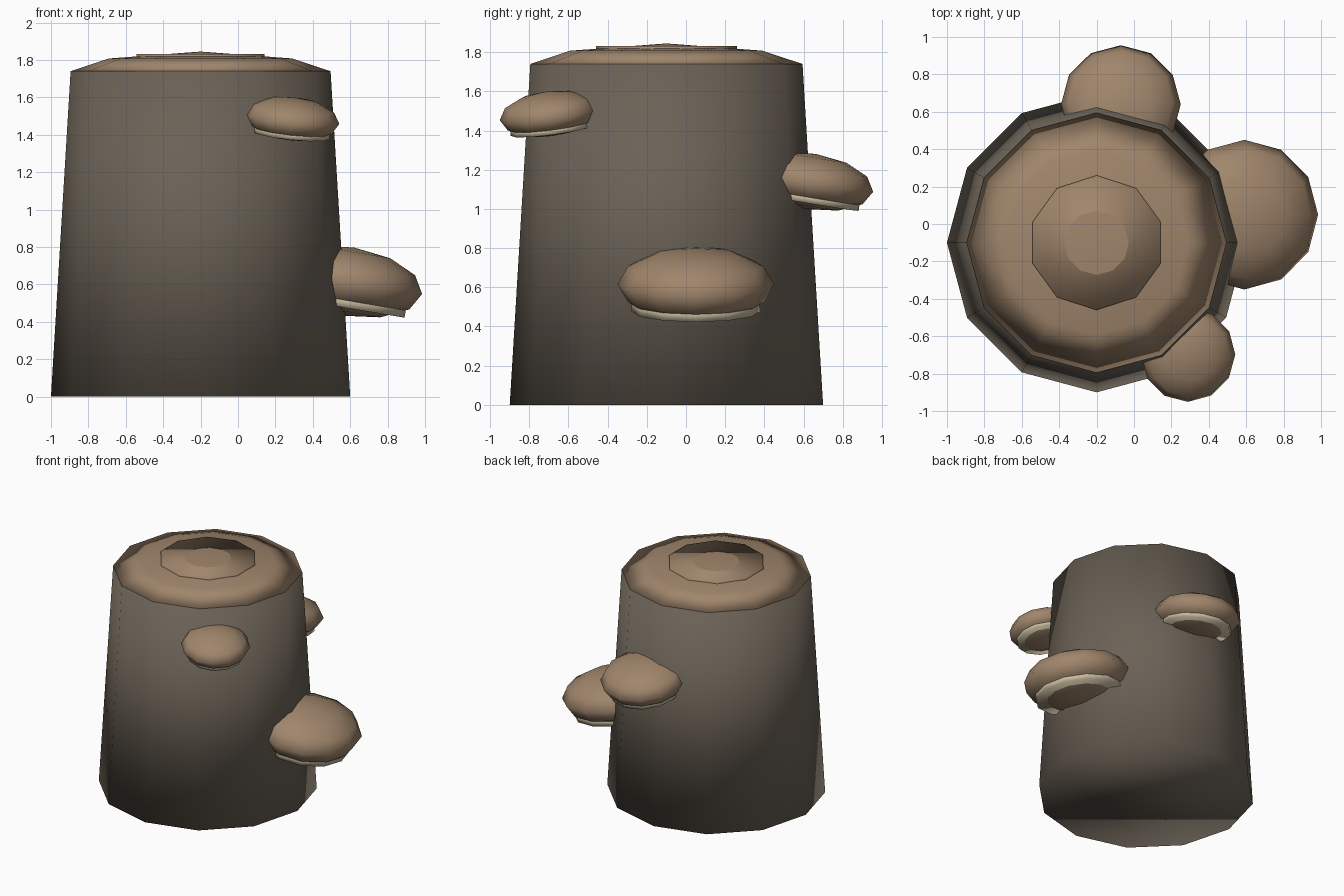
import bpy, bmesh, math
from mathutils import Matrix, Vector

if "Cube" in bpy.data.objects:
    bpy.data.objects.remove(bpy.data.objects["Cube"])


def material(name, rgb):
    m = bpy.data.materials.new(name)
    m.diffuse_color = (*rgb, 1.0)
    m.use_nodes = True
    m.node_tree.nodes["Principled BSDF"].inputs["Base Color"].default_value = m.diffuse_color
    return m


BARK = material("bark grey brown", (0.147, 0.122, 0.093))
TAN = material("tan wood", (0.352, 0.238, 0.150))
CREAM = material("cream", (0.578, 0.503, 0.352))


def add_object(name, bm, mat, matrix):
    bmesh.ops.recalc_face_normals(bm, faces=bm.faces)
    for f in bm.faces:
        f.smooth = True
    me = bpy.data.meshes.new(name)
    bm.to_mesh(me)
    bm.free()
    me.materials.append(mat)
    ob = bpy.data.objects.new(name, me)
    ob.matrix_world = matrix
    bpy.context.collection.objects.link(ob)
    return ob


def lathe(name, profile, sides, mat, matrix, start=0.0):
    """Revolve (radius, z) points; zero radius makes a pole, open ends get an n-gon."""
    bm = bmesh.new()
    rings = []
    for r, z in profile:
        if r < 1e-6:
            rings.append([bm.verts.new((0, 0, z))])
        else:
            rings.append([bm.verts.new((r * math.cos(start + i * math.tau / sides),
                                        r * math.sin(start + i * math.tau / sides), z))
                          for i in range(sides)])
    for a, b in zip(rings, rings[1:]):
        for i in range(sides):
            j = (i + 1) % sides
            quad = [a[i % len(a)], a[j % len(a)], b[j % len(b)], b[i % len(b)]]
            bm.faces.new(list(dict.fromkeys(quad)))
    for ring in (rings[0], rings[-1]):
        if len(ring) > 1:
            bm.faces.new(ring)
    return add_object(name, bm, mat, matrix)


def shelf_fungus(name, centre, radius, half_height, direction, tilt=9.5):
    # Cap and gill disc share one frame that leans outward and down
    d = math.radians(direction)
    axis = Vector((-math.sin(d), math.cos(d), 0))
    frame = Matrix.Translation(centre) @ Matrix.Rotation(math.radians(tilt), 4, axis)
    cap = [(radius * math.cos(math.radians(a)), half_height * math.sin(math.radians(a)))
           for a in range(-90, 91, 30)]
    lathe(name + "_cap", cap, 12, TAN, frame)
    gills = [(radius * 0.82, -0.76 * half_height), (radius * 0.82, -0.45 * half_height)]
    lathe(name + "_gills", gills, 12, CREAM, frame)


stump = Matrix.Translation((-0.2, -0.1, 0))

# Tapered trunk
lathe("trunk", [(0.8, 0), (0.695, 1.74)], 12, BARK, stump)

# Shallow domed cut top and the raised heartwood disc
lathe("cut_top", [(0.695, 1.74), (0.49, 1.808), (0, 1.845)], 12, TAN, stump)
lathe("heartwood", [(0.36, 1.80), (0.36, 1.832)], 10, TAN, stump, math.pi / 2)

# Shelf fungi growing out of the bark
shelf_fungus("lower_fungus", (0.59, 0.05, 0.615), 0.40, 0.185, 0)
shelf_fungus("rear_fungus", (-0.07, 0.64, 1.14), 0.32, 0.143, 85)
shelf_fungus("upper_fungus", (0.29, -0.70, 1.485), 0.253, 0.115, -50)
